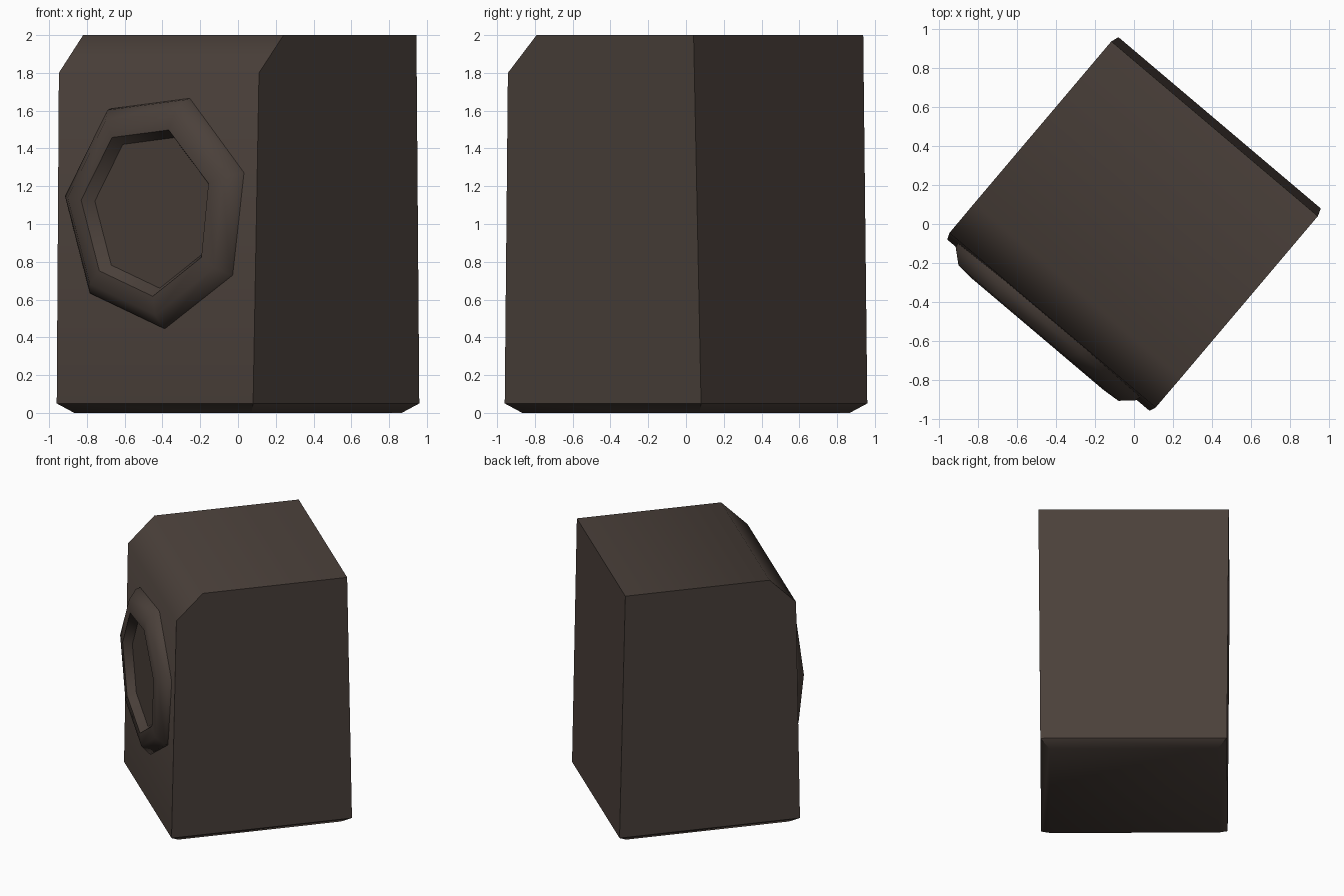
import bpy, bmesh, math

if "Cube" in bpy.data.objects:
    bpy.data.objects.remove(bpy.data.objects["Cube"])

TURN = math.radians(-40.25)   # whole model is turned about z

brown = bpy.data.materials.new("dark_brown")
brown.diffuse_color = (0.07, 0.052, 0.043, 1)
brown.use_nodes = True
brown.node_tree.nodes["Principled BSDF"].inputs["Base Color"].default_value = brown.diffuse_color


def finish(name, bm, angle):
    bmesh.ops.recalc_face_normals(bm, faces=bm.faces)
    mesh = bpy.data.meshes.new(name)
    bm.to_mesh(mesh)
    bm.free()
    mesh.materials.append(brown)
    ob = bpy.data.objects.new(name, mesh)
    bpy.context.collection.objects.link(ob)
    ob.rotation_euler.z = TURN
    bpy.ops.object.select_all(action='DESELECT')
    ob.select_set(True)
    bpy.context.view_layer.objects.active = ob
    bpy.ops.object.shade_smooth_by_angle(angle=math.radians(angle))
    return ob


def bridge(bm, rings):
    n = len(rings[0])
    for a, b in zip(rings, rings[1:]):
        for i in range(n):
            j = (i + 1) % n
            bm.faces.new((a[i], a[j], b[j], b[i]))


# Cabinet: side profile (half width, y, z), slightly tapered, front top edge chamfered
bm = bmesh.new()
profile = [(0.681, -0.681, 0.05), (0.694, -0.648, 1.80), (0.695, -0.448, 2.0),
           (0.695, 0.641, 2.0), (0.681, 0.681, 0.05)]
left = [bm.verts.new((-w, y, z)) for w, y, z in profile]
right = [bm.verts.new((w, y, z)) for w, y, z in profile]
bm.faces.new(left)
bm.faces.new(right)
for i in range(4):
    bm.faces.new((left[i], left[i + 1], right[i + 1], right[i]))
# Bevelled foot of the cabinet
rim = [left[0], right[0], right[4], left[4]]
s = 0.615
foot = [bm.verts.new((x, y, 0)) for x, y in ((-s, -s), (s, -s), (s, s), (-s, s))]
bridge(bm, [rim, foot])
bm.faces.new(foot)
finish("cabinet", bm, 50)

# Seven-sided porthole ring with its recessed pane: (radius, y) steps
bm = bmesh.new()
rings = []
for r, y in [(0.635, -0.645), (0.625, -0.685), (0.555, -0.745),
             (0.455, -0.752), (0.412, -0.69)]:
    ring = []
    for k in range(7):
        a = math.radians(18.6) + k * math.tau / 7
        ring.append(bm.verts.new((r * math.cos(a), y, 1.07 + r * math.sin(a))))
    rings.append(ring)
bridge(bm, rings)
bm.faces.new(rings[-1])
bm.faces.new(rings[0])
finish("porthole", bm, 52)
